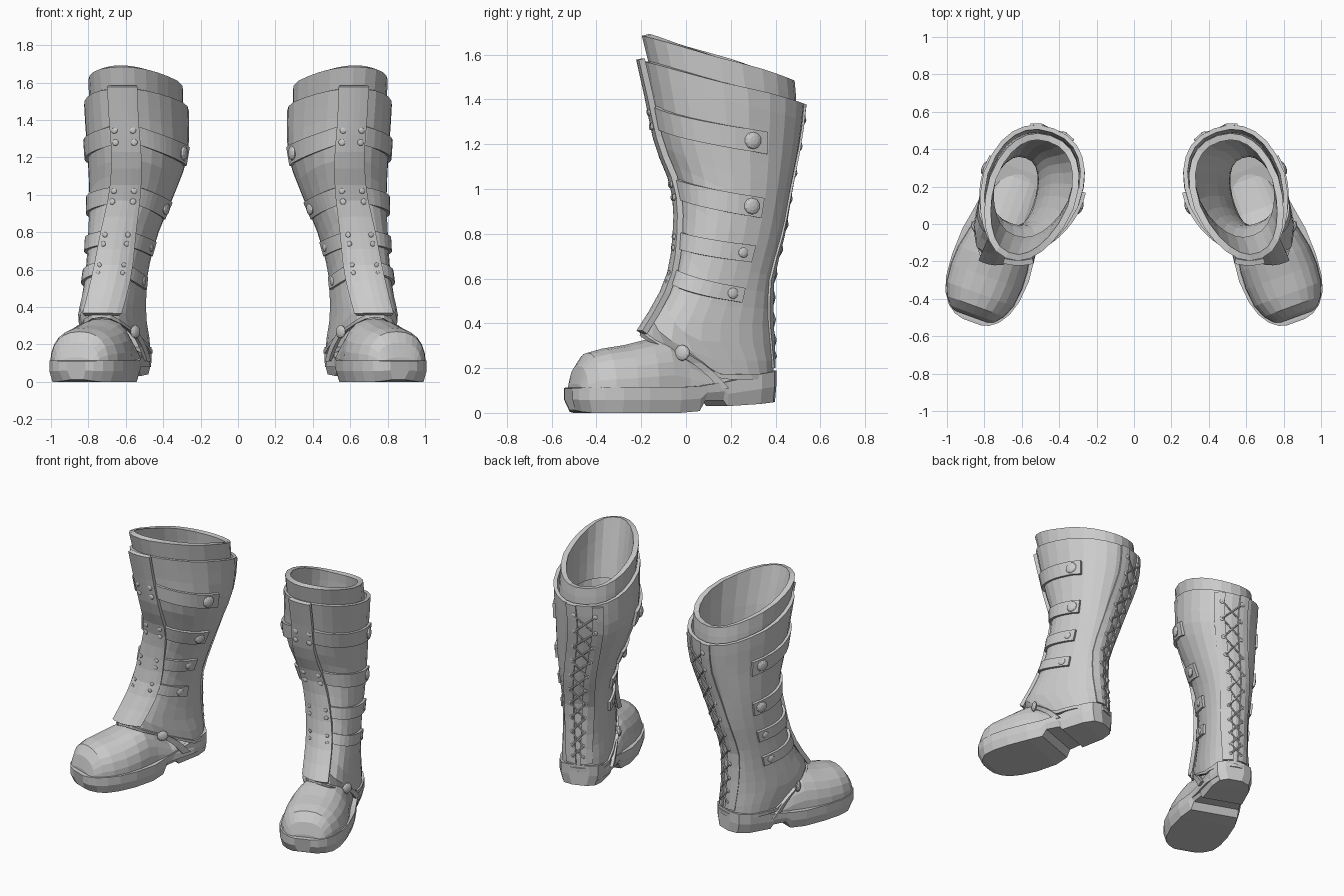
import bpy, bmesh, math
from mathutils import Vector, Matrix

if "Cube" in bpy.data.objects:
    bpy.data.objects.remove(bpy.data.objects["Cube"])

TH = math.radians(20)          # toe-out angle of each boot
PX = 0.682                     # pivot of the boot's own frame
# shaft sections: z, centre u, centre v, half width, half depth
KEYS = [(.10, .016, .19, .152, .205), (.20, .018, .165, .156, .235),
        (.34, .024, .094, .152, .302), (.46, .024, .125, .147, .266),
        (.60, .022, .165, .150, .230), (.80, .005, .212, .176, .236),
        (1.0, -.030, .238, .220, .254), (1.2, -.063, .231, .259, .312),
        (1.4, -.060, .222, .268, .346), (1.6, -.060, .202, .268, .368),
        (1.75, -.062, .186, .268, .384)]


def world(u, v, z):
    return Vector((PX + u * math.cos(TH) - v * math.sin(TH),
                   u * math.sin(TH) + v * math.cos(TH), z))


def section(z):
    """Smoothly interpolated shaft section at height z."""
    z = min(max(z, KEYS[0][0]), KEYS[-1][0])
    i = next(i for i in range(len(KEYS) - 1) if z <= KEYS[i + 1][0])
    k0, k1, k2, k3 = (KEYS[max(0, min(j, len(KEYS) - 1))] for j in range(i - 1, i + 3))
    h = k2[0] - k1[0]
    t = (z - k1[0]) / h
    out = []
    for a, b, c, d in list(zip(k0, k1, k2, k3))[1:]:
        m1, m2 = (c - a) / (k2[0] - k0[0]) * h, (d - b) / (k3[0] - k1[0]) * h
        out.append((2*t**3 - 3*t*t + 1) * b + (t**3 - 2*t*t + t) * m1
                   + (3*t*t - 2*t**3) * c + (t**3 - t*t) * m2)
    return out


def power(c, e=.87):
    return math.copysign(abs(c) ** e, c)


def shaft(deg, z, off=0.0):
    """Point on the leg surface: 0 = outer side, 90 = back, 270 = front."""
    cu, cv, a, b = section(z)
    c, s = math.cos(math.radians(deg)), math.sin(math.radians(deg))
    egg = 1 - .2 * min(max((z - .6) / .8, 0), 1) * max(0, -s)
    return world(cu + (a + off) * power(c) * egg, cv + (b + off) * power(s), z)


def angle_at(du, z, front):
    a = section(z)[2]
    k = max(-1, min(1, du / a))
    d = math.degrees(math.acos(power(k, 1 / .87)))
    return 360 - d if front else d


def finish(name, bm, thick=0):
    bmesh.ops.recalc_face_normals(bm, faces=bm.faces)
    me = bpy.data.meshes.new(name)
    bm.to_mesh(me)
    bm.free()
    ob = bpy.data.objects.new(name, me)
    bpy.context.collection.objects.link(ob)
    if thick:
        m = ob.modifiers.new("thickness", 'SOLIDIFY')
        m.thickness, m.offset = thick, 0
    ob.modifiers.new("pair", 'MIRROR').use_mirror_merge = False
    return ob


def loft(name, rows, closed=False, cap=False, thick=0):
    bm = bmesh.new()
    vs = [[bm.verts.new(p) for p in r] for r in rows]
    n = len(rows[0])
    for r, q in zip(vs, vs[1:]):
        for i in range(n if closed else n - 1):
            j = (i + 1) % n
            bm.faces.new((r[i], r[j], q[j], q[i]))
    if cap:
        bm.faces.new(vs[0])
        bm.faces.new(vs[-1])
    return finish(name, bm, thick)


def add_stud(bm, deg, z, r, off, p=None):
    p = p or shaft(deg, z, off)
    n = (shaft(deg, z, off + .05) - shaft(deg, z, off)).normalized()
    m = (Matrix.Translation(p) @ n.to_track_quat('Z', 'Y').to_matrix().to_4x4()
         @ Matrix.Diagonal((r, r, r * .4, 1)))
    bmesh.ops.create_uvsphere(bm, u_segments=10, v_segments=6, radius=1, matrix=m)


def add_rod(bm, p, q, r):
    d = q - p
    m = Matrix.Translation((p + q) / 2) @ d.to_track_quat('Z', 'Y').to_matrix().to_4x4()
    bmesh.ops.create_cone(bm, cap_ends=True, segments=6, radius1=r, radius2=r,
                          depth=d.length, matrix=m)


def lerp(a, b, t):
    return a + (b - a) * t


def low_edge(deg):
    return .155 + .195 * max(0, math.cos(math.radians(deg - 256))) ** 1.2


# leg shell and the inner collar standing out of it
ANG = [i * 15 for i in range(24)]
sin = lambda d: math.sin(math.radians(d))
loft("leg_shell", [[shaft(d, lerp(low_edge(d), 1.475 - .095 * sin(d + 14), k / 16), -.012)
                    for d in ANG] for k in range(17)], closed=True, thick=.024)
loft("inner_collar", [[shaft(d, lerp(1.3, 1.585 - .103 * sin(d + 14), k / 3),
                             -.046 - .02 * sin(d + 30) * k / 3) for d in ANG]
                      for k in range(4)], closed=True, thick=.035)
# welt along the lower edge of the shell
loft("ankle_welt", [[shaft(d, low_edge(d) + h, .003) for d in ANG]
                    for h in (-.005, .018)], closed=True, thick=.016)

# foot upper: v, half width, height
FOOT = [(-.53, .105, .13), (-.512, .13, .21), (-.47, .165, .268), (-.4, .194, .287),
        (-.3, .205, .302), (-.2, .2, .325), (-.12, .183, .338), (-.04, .167, .3),
        (.08, .155, .2), (.25, .14, .17), (.37, .10, .17)]
rows = []
for v, w, h in FOOT:
    ring = []
    for i in range(13):
        a = math.pi * i / 12
        s = max(0, math.sin(a)) ** .8 if 0 < i < 12 else 0
        ring.append(world(w * power(math.cos(a), .85) + .004, v, .08 + (h - .08) * s))
    rows.append(ring)
loft("foot_upper", rows, closed=True, cap=True)

# sole with arch notch and heel: v, inner, outer, bottom, top
SOLE = [(-.556, -.06, .045, .012, .11), (-.543, -.1, .095, .005, .112),
        (-.51, -.143, .142, 0, .113), (-.45, -.182, .184, 0, .115),
        (-.37, -.207, .208, 0, .115), (-.25, -.218, .218, 0, .115),
        (-.1, -.203, .213, 0, .115), (.0, -.17, .195, .008, .12),
        (.03, -.16, .19, .055, .125), (.12, -.14, .177, .055, .137),
        (.14, -.137, .175, .03, .14), (.3, -.125, .168, .04, .175),
        (.37, -.1, .14, .047, .185), (.4, -.05, .08, .05, .19)]
loft("sole", [[world(a + .018, v + .02 * (v < -.5), zb), world(a, v, lerp(zb, zt, .5)),
               world(a, v, zt), world(b, v, zt), world(b, v, lerp(zb, zt, .5)),
               world(b - .018, v + .02 * (v < -.5), zb)]
              for v, a, b, zb, zt in SOLE], closed=True, cap=True)


# front shin plate, wrapped on the shell but flatter
def plate(z, s, off):
    mid = lerp(-.035, -.073, (z - .36) / 1.22)
    d = angle_at(mid + s, z, True)
    p = shaft(d, z, off)
    p.y = lerp(p.y, shaft(angle_at(mid, z, True), z, off).y, .3)
    return d, p


rows = []
for k in range(15):
    z = lerp(.36, 1.58, k / 14)
    off = .014 + .01 * max(0, (z - 1.2) / .38)
    rows.append([plate(z, s * .082, off)[1] for s in (-1, -.8, -.4, 0, .4, .8, 1)])
loft("shin_plate", rows, thick=.028)

# side straps with end studs: front z, end z, width, stud radius
STRAPS = [(1.325, 1.205, .10, .04), (1.005, .915, .09, .038),
          (.775, .71, .075, .024), (.617, .525, .065, .026)]
studs, rivets = bmesh.new(), bmesh.new()
for n, (z0, z1, w, r) in enumerate(STRAPS):
    for side, d0, d1 in (("outer", 264, 372), ("inner", 246, 170)):
        rows = []
        for k in range(11):
            d, z = lerp(d0, d1, k / 10), lerp(z0, z1, k / 10)
            rows.append([shaft(d, z - w / 2, .007), shaft(d, z + w / 2, .007)])
        loft(f"{side}_strap_{n + 1}", rows, thick=.02)
        t = .9 if side == "outer" else .85
        add_stud(studs, lerp(d0, d1, t), lerp(z0, z1, t), r, .015)
    for du in (-.052, .052):
        for dz in (-.3, .35):
            z = z0 - .015 + dz * w
            d, p = plate(z, du, .03)
            add_stud(rivets, d, z, .012 + .16 * (w - .06), 0, p)

# instep straps from the ankle studs down to the arch
for side, d0, d1 in (("outer", 319, 344), ("inner", 202, 182)):
    rows = []
    for k in range(5):
        d, z = lerp(d0, d1, k / 4), lerp(.265, .11, k / 4)
        rows.append([shaft(d - 6, z, .01), shaft(d + 6, z, .01)])
    loft(f"{side}_instep_strap", rows, thick=.02)
    add_stud(studs, d0, .268, .036, .018)
finish("strap_studs", studs)
finish("plate_rivets", rivets)


# back lacing: two raised flaps, eyelets and crossed laces
def lace_w(z):
    return lerp(.032, .07, (z - .2) / 1.15)


for side, sg in (("outer", 1), ("inner", -1)):
    rows = []
    for k in range(13):
        z = lerp(.2, 1.38, k / 12)
        rows.append([shaft(angle_at(sg * (lace_w(z) + e), z, False), z, .003)
                     for e in (-.018, .015, .05)])
    loft(f"{side}_back_flap", rows, thick=.01)

eyelets, laces = bmesh.new(), bmesh.new()
LEVELS = [lerp(.25, 1.31, (k / 10) ** 1.15) for k in range(11)]
eye = lambda sg, z, off: shaft(angle_at(sg * lace_w(z), z, False), z, off)
for k, z in enumerate(LEVELS):
    for sg in (-1, 1):
        add_stud(eyelets, angle_at(sg * lace_w(z), z, False), z, lerp(.01, .017, z / 1.3), .008)
        if k < 10:
            add_rod(laces, eye(sg, z, .011), eye(-sg, LEVELS[k + 1], .011), .006)
finish("eyelets", eyelets)
finish("laces", laces)
